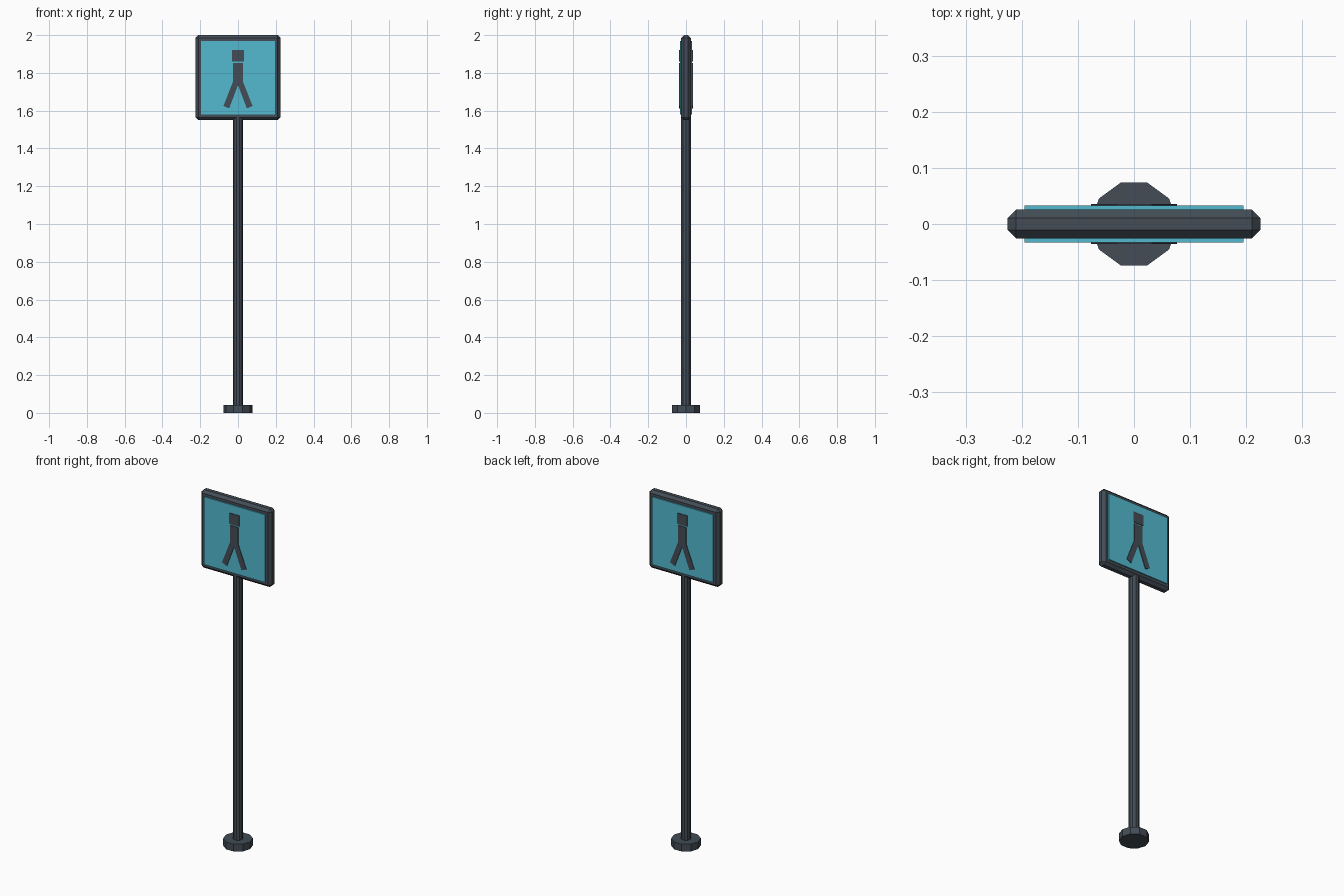
import bpy, bmesh, math

if "Cube" in bpy.data.objects:
    bpy.data.objects.remove(bpy.data.objects["Cube"])


def material(name, color):
    m = bpy.data.materials.new(name)
    m.diffuse_color = (*color, 1)
    m.use_nodes = True
    m.node_tree.nodes["Principled BSDF"].inputs["Base Color"].default_value = m.diffuse_color
    return m


DARK = material("dark slate", (0.056, 0.073, 0.092))
TEAL = material("teal", (0.087, 0.49, 0.63))


def add_object(name, bm, mat):
    bmesh.ops.recalc_face_normals(bm, faces=bm.faces)
    mesh = bpy.data.meshes.new(name)
    bm.to_mesh(mesh)
    bm.free()
    mesh.materials.append(mat)
    ob = bpy.data.objects.new(name, mesh)
    bpy.context.collection.objects.link(ob)
    return ob


def prism(name, radius, z0, z1, mat):
    # upright ten-sided column with corners on the x axis
    bm = bmesh.new()
    ring = [bm.verts.new((radius * math.cos(i * math.tau / 10),
                          radius * math.sin(i * math.tau / 10), z0)) for i in range(10)]
    extrude(bm, ring, (0, 0, z1 - z0))
    return add_object(name, bm, mat)


def extrude(bm, ring, vec):
    face = bm.faces.new(ring)
    ext = bmesh.ops.extrude_face_region(bm, geom=[face], use_keep_orig=True)
    bmesh.ops.translate(bm, vec=vec, verts=[v for v in ext["geom"]
                                            if isinstance(v, bmesh.types.BMVert)])


def plate(name, outline, y0, y1, mat):
    # flat x/z outline given thickness along y
    bm = bmesh.new()
    extrude(bm, [bm.verts.new((x, y0, z)) for x, z in outline], (0, y1 - y0, 0))
    return add_object(name, bm, mat)


def rect(half, z0, z1):
    return [(-half, z0), (half, z0), (half, z1), (-half, z1)]


# Base and pole
prism("base", 0.0773, 0, 0.042, DARK)
prism("pole", 0.027, 0.02, 1.6, DARK)

# Sign housing with chamfered edges
housing = plate("sign_frame", rect(0.225, 1.55, 2.0), -0.026, 0.026, DARK)
bevel = housing.modifiers.new("chamfer", "BEVEL")
bevel.width = 0.015
bevel.segments = 1

# Walking figure: left half of the body and legs, mirrored to the right
half = [(-0.026, 1.853), (-0.026, 1.755), (-0.077, 1.625), (-0.047, 1.612)]
body = half + [(0, 1.735)] + [(-x, z) for x, z in reversed(half)]

# Coloured panel and figure on both faces
for side, s in (("front", -1), ("back", 1)):
    plate(side + "_panel", rect(0.195, 1.58, 1.97), s * 0.024, s * 0.0326, TEAL)
    plate(side + "_figure_head", rect(0.032, 1.86, 1.922), s * 0.031, s * 0.036, DARK)
    plate(side + "_figure_body", body, s * 0.031, s * 0.036, DARK)
